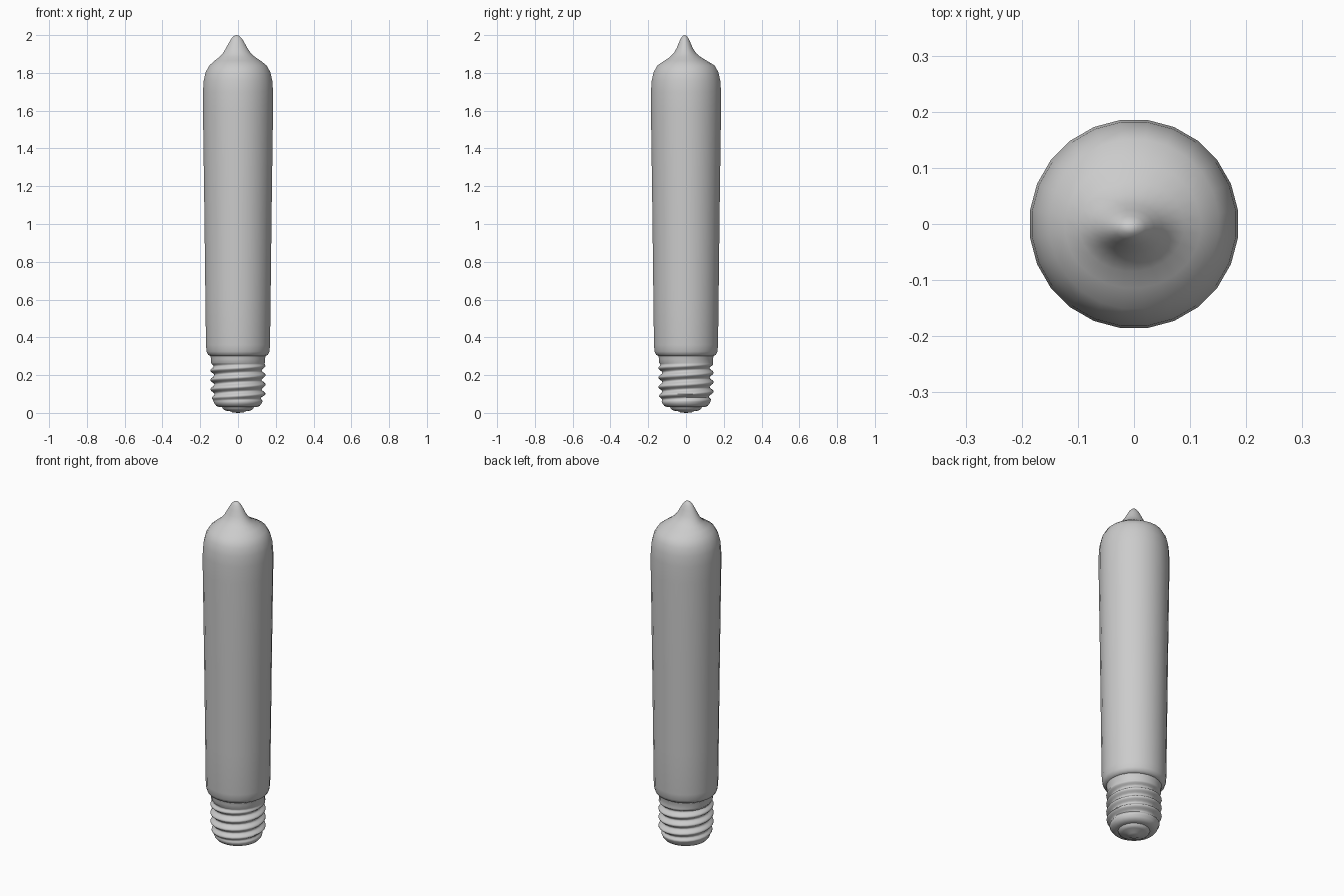
import bpy
import bmesh
import math

SIDES = 24
cube = bpy.data.objects.get("Cube")
if cube:
    bpy.data.objects.remove(cube)

grey = bpy.data.materials.new("plain_grey")
grey.use_nodes = True
grey.diffuse_color = (0.6, 0.6, 0.6, 1)
grey.node_tree.nodes["Principled BSDF"].inputs["Base Color"].default_value = (0.6, 0.6, 0.6, 1)


def lathe(name, profile, shape=None, angle=50):
    """Turn (radius, z) points about z; shape may adjust each point."""
    bm = bmesh.new()
    rings = []
    for r, z in profile:
        if r == 0:
            rings.append([bm.verts.new(shape(0, 0, z) if shape else (0, 0, z))])
            continue
        ring = []
        for i in range(SIDES):
            a = math.tau * (i + 0.5) / SIDES
            x, y = r * math.cos(a), r * math.sin(a)
            ring.append(bm.verts.new(shape(x, y, z) if shape else (x, y, z)))
        rings.append(ring)
    for low, high in zip(rings, rings[1:]):
        for i in range(SIDES):
            j = (i + 1) % SIDES
            quad = [low[i % len(low)], low[j % len(low)],
                    high[j % len(high)], high[i % len(high)]]
            bm.faces.new(list(dict.fromkeys(quad)))
    bmesh.ops.recalc_face_normals(bm, faces=bm.faces[:])
    mesh = bpy.data.meshes.new(name)
    bm.to_mesh(mesh)
    bm.free()
    mesh.materials.append(grey)
    obj = bpy.data.objects.new(name, mesh)
    bpy.context.collection.objects.link(obj)
    bpy.ops.object.select_all(action="DESELECT")
    obj.select_set(True)
    bpy.context.view_layer.objects.active = obj
    bpy.ops.object.shade_smooth_by_angle(angle=math.radians(angle))


# Long glass tube with a slightly squashed, leaning sealed tip
def lean_tip(x, y, z):
    t = min(max((z - 1.84) / 0.08, 0), 1)
    return (x - 0.007 * t, y * (1 - 0.25 * t) - 0.007 * t, z)


lathe("glass_bulb", [
    (0, 0.3), (0.145, 0.3), (0.16, 0.308), (0.168, 0.325), (0.171, 0.36),
    (0.174, 0.6), (0.18, 1.1), (0.187, 1.6), (0.187, 1.7), (0.183, 1.76),
    (0.172, 1.805), (0.152, 1.84), (0.122, 1.865), (0.094, 1.885),
    (0.074, 1.905), (0.058, 1.93), (0.043, 1.957), (0.028, 1.982),
    (0.014, 1.996), (0, 2.0)], lean_tip)


# Screw base with a helical thread that fades out at both ends
def thread(x, y, z):
    fade = min(max((z - 0.06) / 0.02, 0), 1) * min(max((0.265 - z) / 0.02, 0), 1)
    turn = math.atan2(y, x) / math.tau
    wave = math.cos(math.tau * (z / 0.05 - turn))
    k = 1 + fade * (0.075 * wave - 0.045)
    return (x * k, y * k, z)


threaded = [(0.13 + 0.013 * min((i / 8), 1), 0.06 + 0.205 * i / 40) for i in range(41)]
lathe("screw_base", [(0, 0.03), (0.095, 0.03), (0.115, 0.036), (0.125, 0.048)]
      + threaded + [(0.144, 0.285), (0.147, 0.3), (0, 0.3)], thread)

# Insulator step and contact button underneath
lathe("base_contact", [
    (0, 0), (0.03, 0.002), (0.038, 0.008), (0.065, 0.012), (0.08, 0.02),
    (0.085, 0.032), (0, 0.032)])
